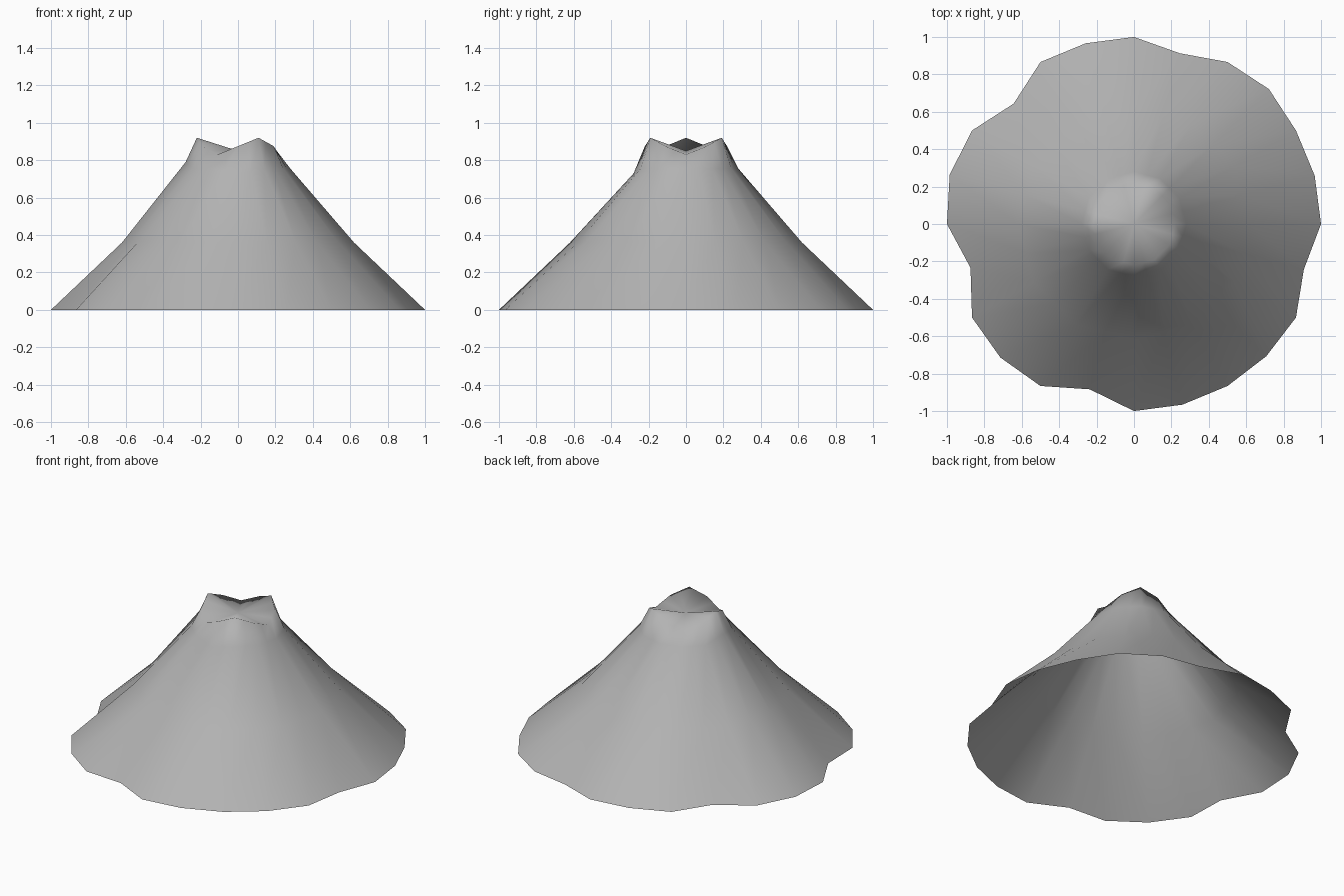
import bpy, bmesh, math

if "Cube" in bpy.data.objects:
    bpy.data.objects.remove(bpy.data.objects["Cube"])

SEG = 24

# rock colour
rock = bpy.data.materials.new("grey_rock")
rock.use_nodes = True
grey = (0.45, 0.45, 0.45, 1.0)
rock.diffuse_color = grey
rock.node_tree.nodes["Principled BSDF"].inputs["Base Color"].default_value = grey


def polar(r, i, z):
    a = math.tau * i / SEG
    return (r * math.cos(a), r * math.sin(a), z)


def ring(bm, radius, height):
    """Twelve-sided ring, with every second point in the middle of a side."""
    pts = []
    for i in range(SEG):
        if i % 2 == 0:
            pts.append(polar(radius, i, height(i)))
        else:
            p, q = (polar(radius, k, height(k % SEG)) for k in (i - 1, i + 1))
            pts.append(tuple((u + v) / 2 for u, v in zip(p, q)))
    return [bm.verts.new(p) for p in pts]


# irregular foot: radius of every second point, the others lie on the unit circle
foot = [1.0, 1.02, 0.945, 1.0, 0.91, 1.02, 0.905, 1.01, 0.915, 1.0, 1.0, 0.94]


# rim has three peaks and three dips
def rim_height(i):
    return 0.875 - 0.045 * math.cos(3 * math.tau * i / SEG)


def shoulder_height(i):
    return {12: 0.79, 18: 0.73}.get(i, 0.755)


bm = bmesh.new()
rings = [
    [bm.verts.new(polar(foot[i // 2] if i % 2 else 1.0, i, 0)) for i in range(SEG)],
    ring(bm, 0.62, lambda i: 0.36),
    ring(bm, 0.28, shoulder_height),
    ring(bm, 0.22, rim_height),
]

# slopes
for low, high in zip(rings, rings[1:]):
    for i in range(SEG):
        j = (i + 1) % SEG
        bm.faces.new((low[i], low[j], high[j], high[i]))

# crater floor
centre = bm.verts.new((0, 0, 0.85))
for i in range(SEG):
    bm.faces.new((rings[-1][i], rings[-1][(i + 1) % SEG], centre))

for f in bm.faces:
    f.smooth = True
mesh = bpy.data.meshes.new("mountain")
bm.to_mesh(mesh)
bm.free()
mesh.materials.append(rock)
bpy.context.collection.objects.link(bpy.data.objects.new("mountain", mesh))
